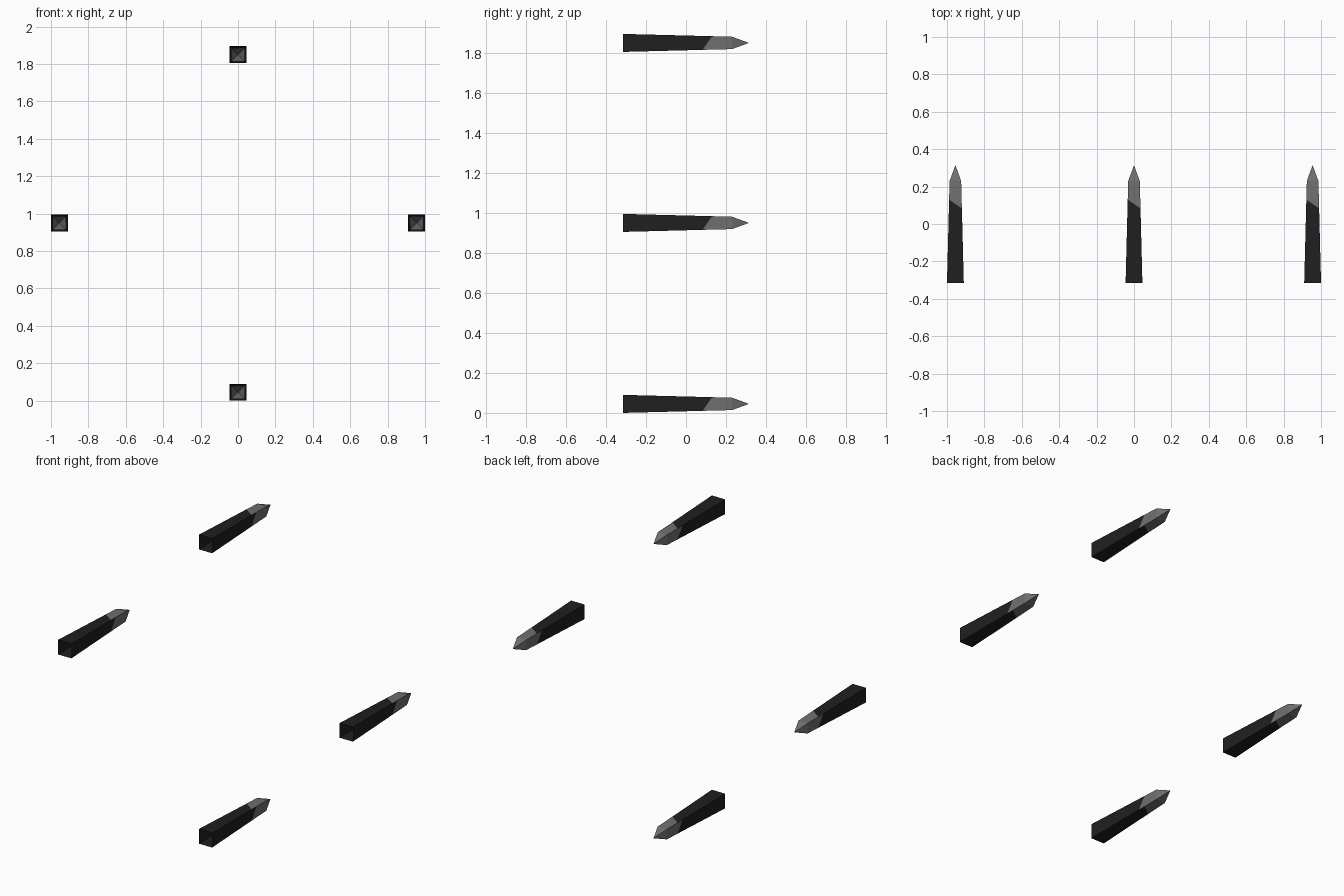
import bpy

if "Cube" in bpy.data.objects:
    bpy.data.objects.remove(bpy.data.objects["Cube"])

def material(name, v):
    m = bpy.data.materials.new(name)
    m.diffuse_color = (v, v, v, 1)
    m.use_nodes = True
    m.node_tree.nodes["Principled BSDF"].inputs["Base Color"].default_value = m.diffuse_color
    return m

black = material("dark_shaft", 0.014)
grey = material("grey_tip", 0.16)

Y0, Y1, TIP = -0.315, 0.23, 0.315      # open base, shoulder, point
R0, R1 = 0.045, 0.031                  # half widths at base and shoulder
HIGH, LOW = 0.13, 0.083                # slanted colour edge on every side


def radius(y):
    return R0 + (R1 - R0) * (y - Y0) / (Y1 - Y0)


# One hollow tapered spike: four identical sides turned about its long axis
verts, faces, mats = [], [], []
for turn in range(4):
    side = [(s * radius(y), y, radius(y)) for s, y in
            ((-1, Y0), (1, Y0), (1, LOW), (-1, HIGH), (1, Y1), (-1, Y1))]
    side.append((0, TIP, 0))
    for _ in range(turn):
        side = [(z, y, -x) for x, y, z in side]
    b = len(verts)
    verts += side
    for face, mat in (((0, 1, 2, 3), 0), ((3, 2, 4, 5), 1), ((5, 4, 6), 1)):
        faces.append([b + i for i in face])
        mats.append(mat)

mesh = bpy.data.meshes.new("spike")
mesh.from_pydata(verts, [], faces)
mesh.materials.append(black)
mesh.materials.append(grey)
for p, m in zip(mesh.polygons, mats):
    p.material_index = m
mesh.update()

# Four spikes in a diamond arrangement
for name, x, z in (("left_spike", -0.955, 0.95), ("right_spike", 0.955, 0.95),
                   ("bottom_spike", 0, 0.045), ("top_spike", 0, 1.85)):
    ob = bpy.data.objects.new(name, mesh)
    ob.location = (x, 0, z)
    bpy.context.collection.objects.link(ob)
